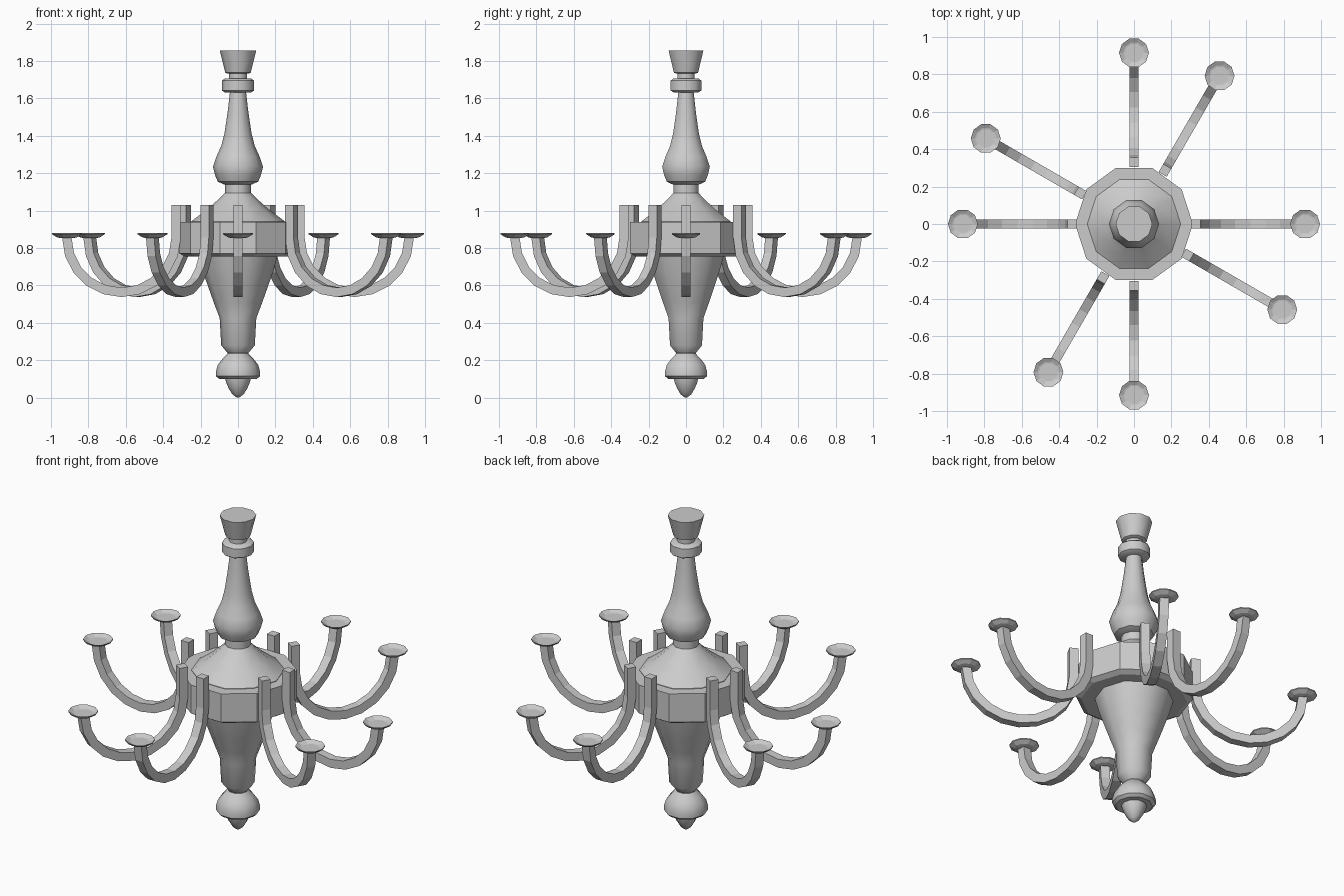
import bpy, bmesh
from math import sin, cos, pi, radians

if "Cube" in bpy.data.objects:
    bpy.data.objects.remove(bpy.data.objects["Cube"])

SIDES = 10


def finish(bm, name, smooth):
    bmesh.ops.remove_doubles(bm, verts=bm.verts, dist=1e-5)
    bmesh.ops.recalc_face_normals(bm, faces=bm.faces)
    me = bpy.data.meshes.new(name)
    bm.to_mesh(me)
    bm.free()
    ob = bpy.data.objects.new(name, me)
    bpy.context.collection.objects.link(ob)
    if smooth:
        bpy.ops.object.select_all(action='DESELECT')
        ob.select_set(True)
        bpy.context.view_layer.objects.active = ob
        bpy.ops.object.shade_smooth_by_angle(angle=radians(smooth))
    return ob


def bridge(bm, rings):
    # skin consecutive closed rings and cap both ends
    rings = [[bm.verts.new(p) for p in r] for r in rings]
    n = len(rings[0])
    for a, b in zip(rings, rings[1:]):
        for i in range(n):
            j = (i + 1) % n
            bm.faces.new((a[i], a[j], b[j], b[i]))
    bm.faces.new(rings[0])
    bm.faces.new(rings[-1])


def lathe(name, profile, center=(0, 0), smooth=40):
    bm = bmesh.new()
    bridge(bm, [[(center[0] + r * cos(2 * pi * i / SIDES),
                  center[1] + r * sin(2 * pi * i / SIDES), z)
                 for i in range(SIDES)] for r, z in profile])
    return finish(bm, name, smooth)


# central column, bottom to top
lathe("finial_tip", [(.006, 0), (.03, .018), (.05, .05), (.065, .085), (.07, .115)])
lathe("finial_knob", [(.10, .10), (.118, .115), (.118, .14), (.108, .175),
                      (.085, .205), (.055, .235), (.055, .25)])
lathe("lower_body", [(.055, .238), (.09, .28), (.098, .425), (.13, .51), (.162, .60),
                     (.19, .68), (.212, .76)])
lathe("body_band", [(.20, .755), (.285, .755), (.315, .772), (.315, .94), (.20, .94)],
      smooth=0)
lathe("body_cap", [(.25, .935), (.25, .943), (.16, 1.01), (.10, 1.065), (.07, 1.095)])
lathe("column_neck", [(.07, 1.08), (.07, 1.145)])
lathe("column_vase", [(.075, 1.14), (.108, 1.155), (.123, 1.19), (.134, 1.235),
                      (.115, 1.29), (.09, 1.345), (.073, 1.41), (.055, 1.53), (.043, 1.635)])
lathe("column_ring", [(.07, 1.632), (.086, 1.642), (.086, 1.695), (.07, 1.707)])
lathe("upper_neck", [(.048, 1.70), (.048, 1.742)])
lathe("ceiling_cup", [(.055, 1.732), (.068, 1.738), (.098, 1.857)])

# swept square arm path (radius, height, tangent angle)
R, CX, CZ, H = .292, .623, .855, .025
path = [(CX - R, 1.03, -pi / 2)]
for i in range(11):
    a = pi + pi * i / 10
    path.append((CX + R * cos(a), CZ + R * sin(a), a + pi / 2))


def arm(angle, k):
    c, s = cos(angle), sin(angle)
    bm = bmesh.new()
    rings = []
    for r, z, t in path:
        ring = []
        for u, v in ((-H, -H), (H, -H), (H, H), (-H, H)):
            rr, zz = r - sin(t) * u, z + cos(t) * u
            ring.append((rr * c - v * s, rr * s + v * c, zz))
        rings.append(ring)
    bridge(bm, rings)
    finish(bm, f"arm_{k}", 0)
    rad = CX + R
    lathe(f"drip_cup_{k}", [(.035, .853), (.055, .858), (.08, .874), (.08, .880),
                            (.058, .868), (.05, .866)], (rad * c, rad * s), 0)


# two arms repeated every quarter turn
for q in range(4):
    arm(radians(90 * q), 2 * q + 1)
    arm(radians(90 * q + 60), 2 * q + 2)
